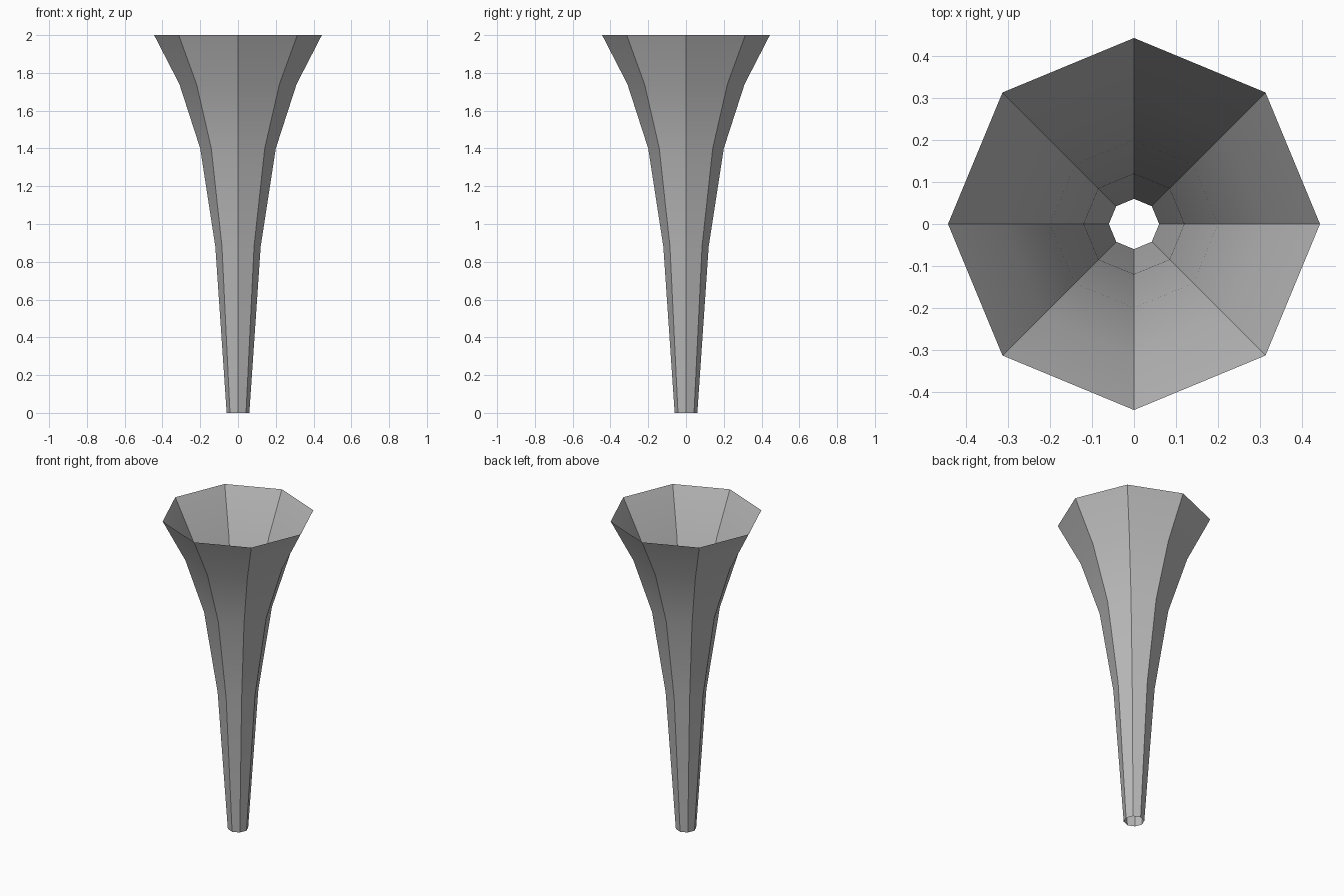
import bpy
import bmesh
from math import cos, sin, tau, radians

SIDES = 8
# (radius, height) rings from the narrow mouthpiece end to the flared rim
PROFILE = [(0.06, 0), (0.12, 0.88), (0.2, 1.4), (0.31, 1.74), (0.444, 2)]

cube = bpy.data.objects.get("Cube")
if cube:
    bpy.data.objects.remove(cube, do_unlink=True)

# Single grey finish
grey = bpy.data.materials.new("mid grey")
grey.use_nodes = True
colour = (0.5, 0.5, 0.5, 1)
grey.diffuse_color = colour
grey.node_tree.nodes["Principled BSDF"].inputs["Base Color"].default_value = colour

# Flared octagonal tube, open at both ends
bm = bmesh.new()
rings = []
for radius, height in PROFILE:
    angles = [tau * i / SIDES for i in range(SIDES)]
    rings.append([bm.verts.new((radius * cos(a), radius * sin(a), height)) for a in angles])
for low, high in zip(rings, rings[1:]):
    for i in range(SIDES):
        j = (i + 1) % SIDES
        bm.faces.new((low[i], low[j], high[j], high[i]))

mesh = bpy.data.meshes.new("flared_tube")
bm.to_mesh(mesh)
bm.free()
mesh.materials.append(grey)
tube = bpy.data.objects.new("flared_tube", mesh)
bpy.context.collection.objects.link(tube)

# Smooth along the length, crisp between the eight sides
bpy.ops.object.select_all(action="DESELECT")
tube.select_set(True)
bpy.context.view_layer.objects.active = tube
bpy.ops.object.shade_smooth_by_angle(angle=radians(30))
